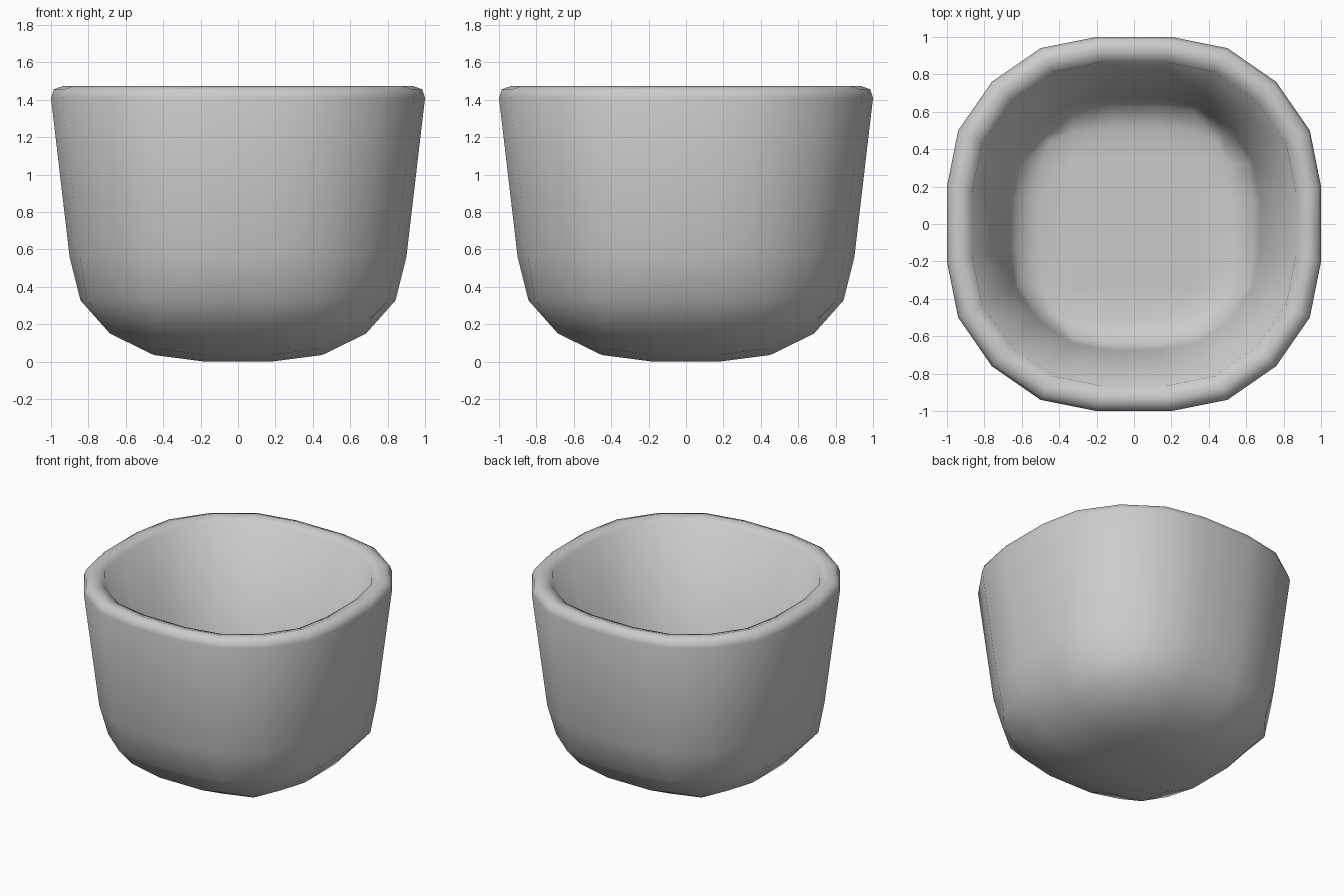
import bpy, bmesh

if "Cube" in bpy.data.objects:
    bpy.data.objects.remove(bpy.data.objects["Cube"])

# Rounded-square bottom patch: one octant, keyed by (larger, smaller) grid step from the middle
BASE = {(0, 0): (.18, .18, 0), (1, 0): (.45, .18, .035), (1, 1): (.44, .44, .07),
        (2, 0): (.685, .18, .15), (2, 1): (.66, .43, .18), (2, 2): (.59, .59, .23)}
# Side rings: (corner, quarter, middle) points as (x, y, z)
LOW = ((.64, .64, .34), (.808, .43, .33), (.842, .18, .327))
SIDE = ((.684, .684, .56), (.846, .45, .56), (.9, .18, .557))
OUTLINE = ((.76, .76), (.94, .5), (1, .2))
FLOOR = .35

bm = bmesh.new()


def ring_verts(points):
    """20 points round the cup from three points of one octant."""
    c, q, m = points
    quarter = [c, (q[1], q[0], q[2]), (m[1], m[0], m[2]),
               (-m[1], m[0], m[2]), (-q[1], q[0], q[2])]
    verts = []
    for turn in range(4):
        for x, y, z in quarter:
            for _ in range(turn):
                x, y = -y, x
            verts.append(bm.verts.new((x, y, z)))
    return verts


def bridge(a, b):
    for i in range(20):
        j = (i + 1) % 20
        bm.faces.new((a[i], a[j], b[j], b[i]))


def shell(f):
    """Bottom patch plus two side rings; f maps each point."""
    steps = [(2, -1), (1, -1), (0, -1), (0, 1), (1, 1), (2, 1)]
    grid = []
    for a, sx in steps:
        row = []
        for b, sy in steps:
            p, q, z = BASE[(max(a, b), min(a, b))]
            x, y = (p, q) if a >= b else (q, p)
            row.append(bm.verts.new(f((sx * x, sy * y, z))))
        grid.append(row)
    for i in range(5):
        for j in range(5):
            bm.faces.new((grid[i][j], grid[i + 1][j], grid[i + 1][j + 1], grid[i][j + 1]))
    edge = ([grid[i][5] for i in range(5, 0, -1)] + [grid[0][i] for i in range(5, 0, -1)]
            + [grid[i][0] for i in range(5)] + [grid[5][i] for i in range(5)])
    low = ring_verts([f(p) for p in LOW])
    side = ring_verts([f(p) for p in SIDE])
    bridge(edge, low)
    bridge(low, side)
    return side


# Outer shell, and inner shell with a flat floor
outer = shell(lambda p: p)
inner = shell(lambda p: (p[0] * .75, p[1] * .75, FLOOR + max(0, p[2] - .23) * .45))

# Upper wall and rounded rim, from outside to inside
last = outer
for s, z in ((1, 1.41), (.985, 1.455), (.935, 1.474), (.865, 1.45)):
    ring = ring_verts([(x * s, y * s, z) for x, y in OUTLINE])
    bridge(last, ring)
    last = ring
bridge(last, inner)

bmesh.ops.recalc_face_normals(bm, faces=bm.faces)
for face in bm.faces:
    face.smooth = True
mesh = bpy.data.meshes.new("cup")
bm.to_mesh(mesh)
bm.free()
cup = bpy.data.objects.new("cup", mesh)
bpy.context.collection.objects.link(cup)
